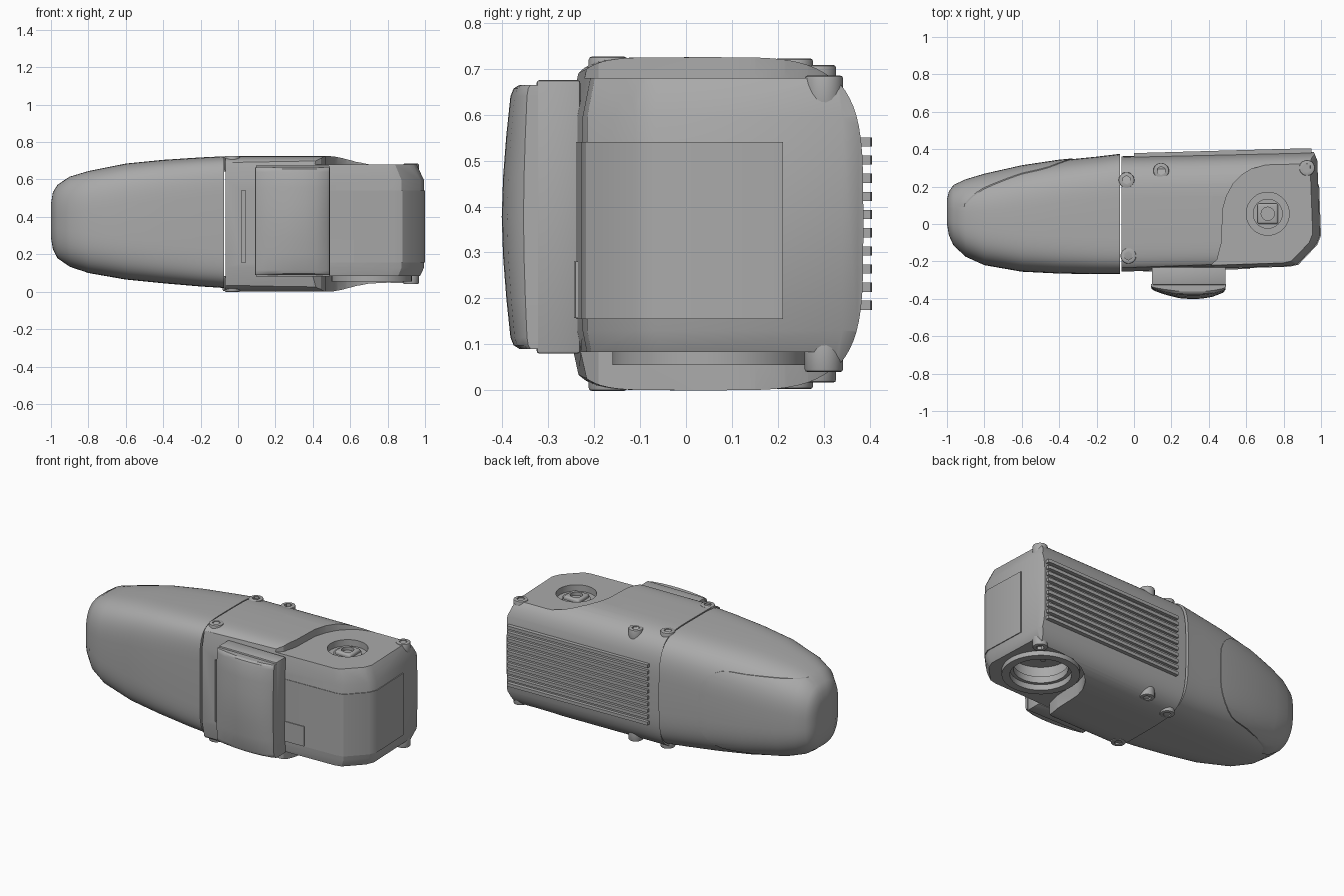
import bpy, bmesh, math
from mathutils import Vector

if "Cube" in bpy.data.objects:
    bpy.data.objects.remove(bpy.data.objects["Cube"], do_unlink=True)

grey = bpy.data.materials.new("housing_grey")
grey.use_nodes = True
grey.diffuse_color = (0.4, 0.4, 0.4, 1)
grey.node_tree.nodes["Principled BSDF"].inputs["Base Color"].default_value = (0.4, 0.4, 0.4, 1)

MID = 0.3625  # height of the horizontal symmetry plane


def loft(name, rings):
    """Skin closed rings of equal length and cap both ends."""
    bm = bmesh.new()
    rows = [[bm.verts.new(p) for p in ring] for ring in rings]
    n = len(rows[0])
    for a, b in zip(rows, rows[1:]):
        for i in range(n):
            j = (i + 1) % n
            bm.faces.new((a[i], a[j], b[j], b[i]))
    bm.faces.new(rows[0])
    bm.faces.new(rows[-1])
    bmesh.ops.recalc_face_normals(bm, faces=bm.faces)
    mesh = bpy.data.meshes.new(name)
    bm.to_mesh(mesh)
    bm.free()
    mesh.materials.append(grey)
    ob = bpy.data.objects.new(name, mesh)
    bpy.context.collection.objects.link(ob)
    return ob


def prism(name, pts, z0, z1):
    return loft(name, [[(x, y, z) for x, y in pts] for z in (z0, z1)])


def box(name, x0, x1, y0, y1, z0, z1):
    return prism(name, [(x0, y0), (x1, y0), (x1, y1), (x0, y1)], z0, z1)


def disc(name, x, y, r, z0, z1, sides=40):
    turn = [2 * math.pi * (i + 0.5) / sides for i in range(sides)]
    return prism(name, [(x + r * math.cos(a), y + r * math.sin(a)) for a in turn], z0, z1)


def cut(ob, tool, op='DIFFERENCE', keep=False):
    mod = ob.modifiers.new("cut", 'BOOLEAN')
    mod.operation, mod.object, mod.solver = op, tool, 'EXACT'
    bpy.context.view_layer.objects.active = ob
    bpy.ops.object.modifier_apply(modifier=mod.name)
    if not keep:
        bpy.data.objects.remove(tool, do_unlink=True)


def bevel(ob, width, segments=3):
    mod = ob.modifiers.new("bevel", 'BEVEL')
    mod.width, mod.segments, mod.limit_method = width, segments, 'ANGLE'
    bpy.context.view_layer.objects.active = ob
    bpy.ops.object.modifier_apply(modifier=mod.name)


def section(x, y0, y1, z0, z1, front_n, back_n, grow=0.0):
    """Rounded cross-section, with a squarer front than back."""
    pts = []
    for i in range(72):
        a = 2 * math.pi * i / 72
        c, s = math.cos(a), math.sin(a)
        n = back_n if c > 0 else front_n
        u = math.copysign(abs(c) ** (2 / n), c)
        v = math.copysign(abs(s) ** (2 / n), s)
        pts.append((x, (y0 + y1) / 2 + u * ((y1 - y0) / 2 + grow),
                    (z0 + z1) / 2 + v * ((z1 - z0) / 2 + grow)))
    return pts


# Rounded nose: x, front, back, bottom, top
NOSE = [(-1, 0, .13, .29, .47), (-.99, -.06, .17, .23, .53), (-.965, -.115, .205, .18, .57),
        (-.9, -.175, .235, .135, .615), (-.8, -.22, .265, .1, .645), (-.6, -.255, .31, .065, .685),
        (-.4, -.265, .34, .045, .705), (-.2, -.268, .36, .028, .718), (-.075, -.268, .375, .02, .724)]


def nose_rings(grow):
    rings = []
    for row in NOSE:
        t = (row[0] + 1) / 0.925
        rings.append(section(*row, 2.8 + 2.7 * t, 2.6 + 1.4 * t, grow))
    return rings


nose = loft("nose_shell", nose_rings(0))

# Rounded cover on the back of the nose
cover = loft("nose_cover", nose_rings(0.004))
window = []
for cx, cz, start in ((-.5, .44, 0), (-.95, .44, 90), (-.95, .285, 180), (-.5, .285, 270)):
    for k in range(7):
        a = math.radians(start + 15 * k)
        window.append((cx + .17 * math.cos(a), cz + .17 * math.sin(a)))
cut(cover, loft("cover_cutter", [[(x, y, z) for x, z in window] for y in (.09, .6)]), 'INTERSECT')

# Main housing: rounded section trimmed to its plan outline
OUTLINE = [(-.07, -.255), (.83, -.225), (.875, -.215), (.975, -.11), (.995, -.06),
           (.98, .34), (.96, .39), (.92, .41), (-.07, .39)]
body = loft("main_housing", [section(-.068, -.268, .362, 0, .725, 6.5, 4),
                             section(1.05, -.25, .388, 0, .725, 6.5, 4)])
levels = [(-.1, .9, .85), (.13, 1, 1), (.595, 1, 1), (.825, .9, .85)]
trim = loft("outline_cutter", [[(-.07 + (x + .07) * sx, .08 + (y - .08) * sy, z) for x, y in OUTLINE]
                               for z, sx, sy in levels])
cut(body, trim, 'INTERSECT')

# Stepped-down deck at top and bottom of the right end
DECK = [(.38, -.4), (.4, -.23), (.445, -.19), (.468, -.1), (.475, .08), (.495, .15), (.53, .215),
        (.58, .265), (.63, .295), (.7, .315), (.8, .322), (1.2, .325), (1.2, -.4)]
cut(body, prism("top_deck_cutter", DECK, .68, .9))
cut(body, prism("bottom_deck_cutter", DECK, -.2, .083))

# Coupling well on top with its square drive
CX, CY = .715, .055
cut(body, disc("well_cutter", CX, CY, .115, .64, .9))
disc("coupling_ring", CX, CY, .08, .62, .652)
drive = disc("coupling_square", CX, CY, .078, .63, .672, 4)
bevel(drive, .012)
cut(drive, disc("drive_cutter", CX, CY, .035, .65, .8, 24))

# Open mounting collar underneath
collar = disc("mount_collar", CX, CY, .215, .055, .12, 56)
bore = disc("bore_cutter", CX, CY, .17, -.1, .2, 56)
cut(collar, bore, keep=True)
cut(body, bore)
inner = disc("collar_inner_ring", CX, CY, .172, .09, .13, 56)
cut(inner, disc("inner_cutter", CX, CY, .15, -.1, .3, 56))
for i, dx in enumerate((-.05, .03)):
    disc(f"contact_pin_{i + 1}", CX + dx, CY - .04, .014, .18, .21, 16)

# Slot beside the front clip
cut(body, box("slot_cutter", .02, .04, -.4, -.22, .155, .54))

# Wrap-around access door and the small flap on it
PATH = [(.05, -.251)] + OUTLINE[1:5] + [(.985, .21)]


def around(p, s):
    return (.5 + (p[0] - .5) * s, .08 + (p[1] - .08) * s)


door = [around(p, 1.01) for p in PATH] + [around(p, .98) for p in reversed(PATH)]
prism("access_door", door, .155, .54)
prism("door_flap", [(.49, -.244), (.62, -.24), (.62, -.2), (.49, -.2)], .157, .28)

# Cooling fins on the back
for i in range(10):
    z = .185 + .0395 * i
    prism(f"cooling_fin_{i + 1}", [(0, .3), (.95, .3), (.95, .402), (.93, .405), (0, .379)],
          z - .01, z + .01)

# Front clip: neck and domed pad
neck = box("clip_neck", .095, .49, -.325, -.23, .08, .675)
bevel(neck, .006, 2)
PAD = [(.09, 0), (.093, .3), (.11, .45), (.16, .68), (.24, .94), (.3, 1), (.36, .98), (.42, .85),
       (.475, .58), (.488, .4), (.492, 0)]
PAD_LEVELS = [(.09, .04), (.098, .053), (.115, .06), (.2, .069), (.29, .076), (MID + .015, .079)]
PAD_LEVELS += [(.755 - z, b) for z, b in reversed(PAD_LEVELS[:-1])]
loft("clip_pad", [[(x, -.322 - b * h, z) for x, h in PAD] for z, b in PAD_LEVELS])

# Socket bolts, mirrored to the underside
for i, (x, y, top) in enumerate(((-.04, .235, .722), (-.03, -.17, .726),
                                 (.145, .285, .708), (.925, .3, .685))):
    for side, word in ((1, "top"), (-1, "bottom")):
        def level(z):
            return MID + side * (z - MID)
        bolt = disc(f"{word}_bolt_{i + 1}", x, y, .042, level(top - .08), level(top), 24)
        bevel(bolt, .006, 2)
        cut(bolt, disc("socket_cutter", x, y, .023, level(top - .02), level(top + .1), 6))

# Smooth curved surfaces while keeping edges crisp
bpy.ops.object.select_all(action='DESELECT')
for ob in bpy.context.collection.objects:
    if ob.type == 'MESH' and grey.name in ob.data.materials:
        ob.select_set(True)
        bpy.context.view_layer.objects.active = ob
bpy.ops.object.shade_smooth_by_angle(angle=math.radians(30))
